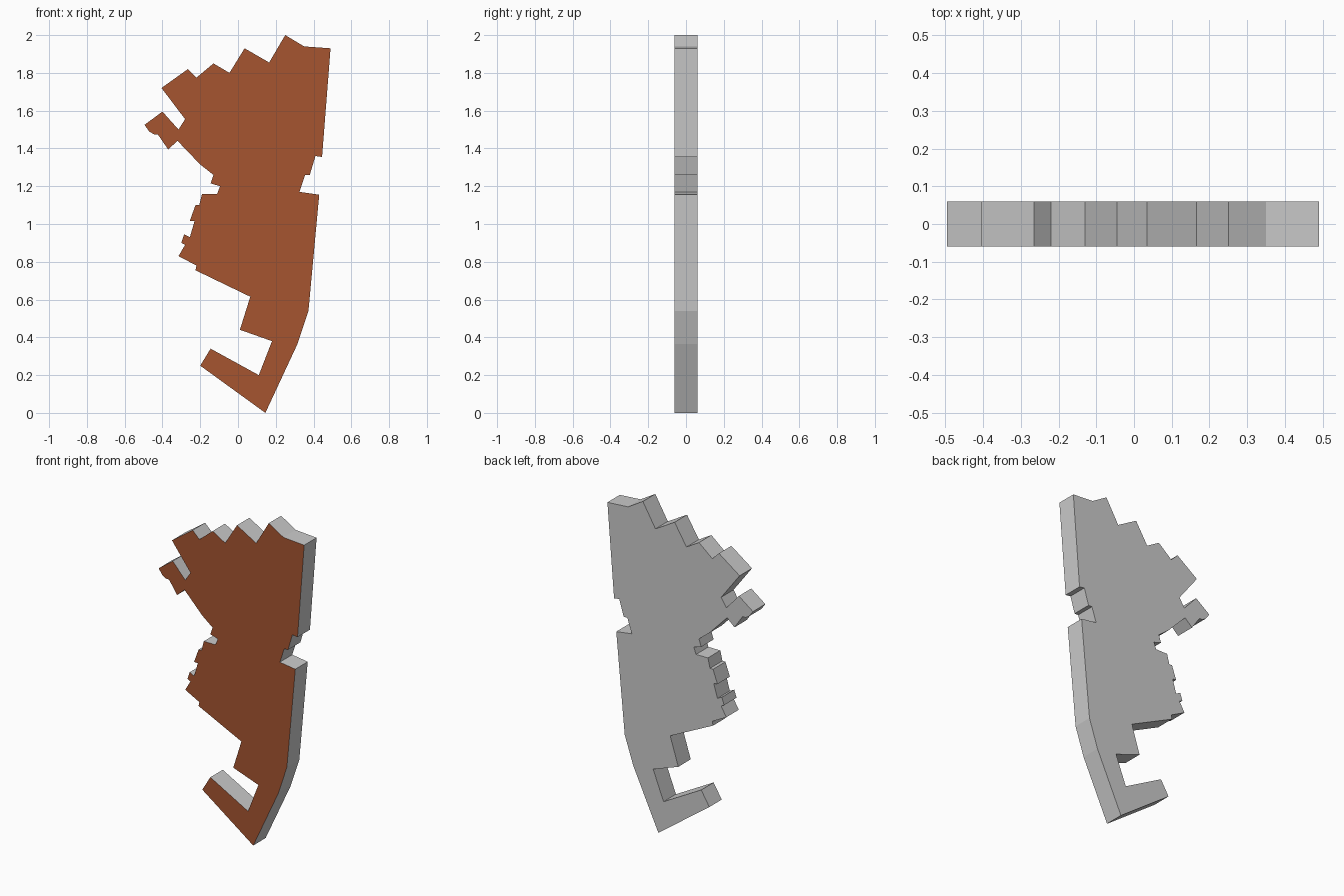
import bpy, bmesh

if "Cube" in bpy.data.objects:
    bpy.data.objects.remove(bpy.data.objects["Cube"])

HALF_DEPTH = 0.06

# Silhouette as (x, z), clockwise from the top peak, one run per region
right_edge = [(0.25, 2.0), (0.35, 1.94), (0.49, 1.93), (0.445, 1.355), (0.41, 1.36),
              (0.38, 1.26), (0.355, 1.26), (0.325, 1.17), (0.43, 1.155),
              (0.373, 0.54), (0.315, 0.365)]
bottom_hook = [(0.145, 0.0), (-0.2, 0.25), (-0.145, 0.34), (0.11, 0.2),
               (0.18, 0.38), (0.01, 0.44), (0.065, 0.615)]
left_steps = [(-0.225, 0.755), (-0.22, 0.78), (-0.315, 0.83), (-0.28, 0.89),
              (-0.3, 0.9), (-0.285, 0.945), (-0.255, 0.93), (-0.23, 1.015),
              (-0.255, 1.017), (-0.225, 1.1), (-0.205, 1.1), (-0.19, 1.16),
              (-0.11, 1.16), (-0.095, 1.2), (-0.145, 1.215), (-0.13, 1.26), (-0.2, 1.315)]
side_arm = [(-0.32, 1.44), (-0.37, 1.395), (-0.425, 1.475), (-0.445, 1.475),
            (-0.47, 1.49), (-0.495, 1.525), (-0.4, 1.595), (-0.315, 1.5), (-0.28, 1.555)]
top_peaks = [(-0.405, 1.72), (-0.265, 1.82), (-0.22, 1.775), (-0.13, 1.85),
             (-0.045, 1.8), (0.035, 1.93), (0.165, 1.855)]
outline = right_edge + bottom_hook + left_steps + side_arm + top_peaks


def material(name, color):
    mat = bpy.data.materials.new(name)
    mat.diffuse_color = color
    mat.use_nodes = True
    mat.node_tree.nodes["Principled BSDF"].inputs["Base Color"].default_value = mat.diffuse_color
    return mat


# Flat panel: front face extruded straight back
bm = bmesh.new()
front = bm.faces.new([bm.verts.new((x, -HALF_DEPTH, z)) for x, z in reversed(outline)])
front.material_index = 1
back = bmesh.ops.extrude_face_region(bm, geom=[front], use_keep_orig=True)
new_verts = [g for g in back["geom"] if isinstance(g, bmesh.types.BMVert)]
bmesh.ops.translate(bm, verts=new_verts, vec=(0, 2 * HALF_DEPTH, 0))
bmesh.ops.recalc_face_normals(bm, faces=bm.faces)

# Only the front is brown; back and rim stay grey
for face in bm.faces:
    face.material_index = 1 if face.normal.y < -0.9 else 0

mesh = bpy.data.meshes.new("cutout_panel")
bm.to_mesh(mesh)
bm.free()
mesh.materials.append(material("plain_grey", (0.8, 0.8, 0.8, 1)))
mesh.materials.append(material("front_brown", (0.38, 0.09, 0.03, 1)))
panel = bpy.data.objects.new("cutout_panel", mesh)
bpy.context.collection.objects.link(panel)
